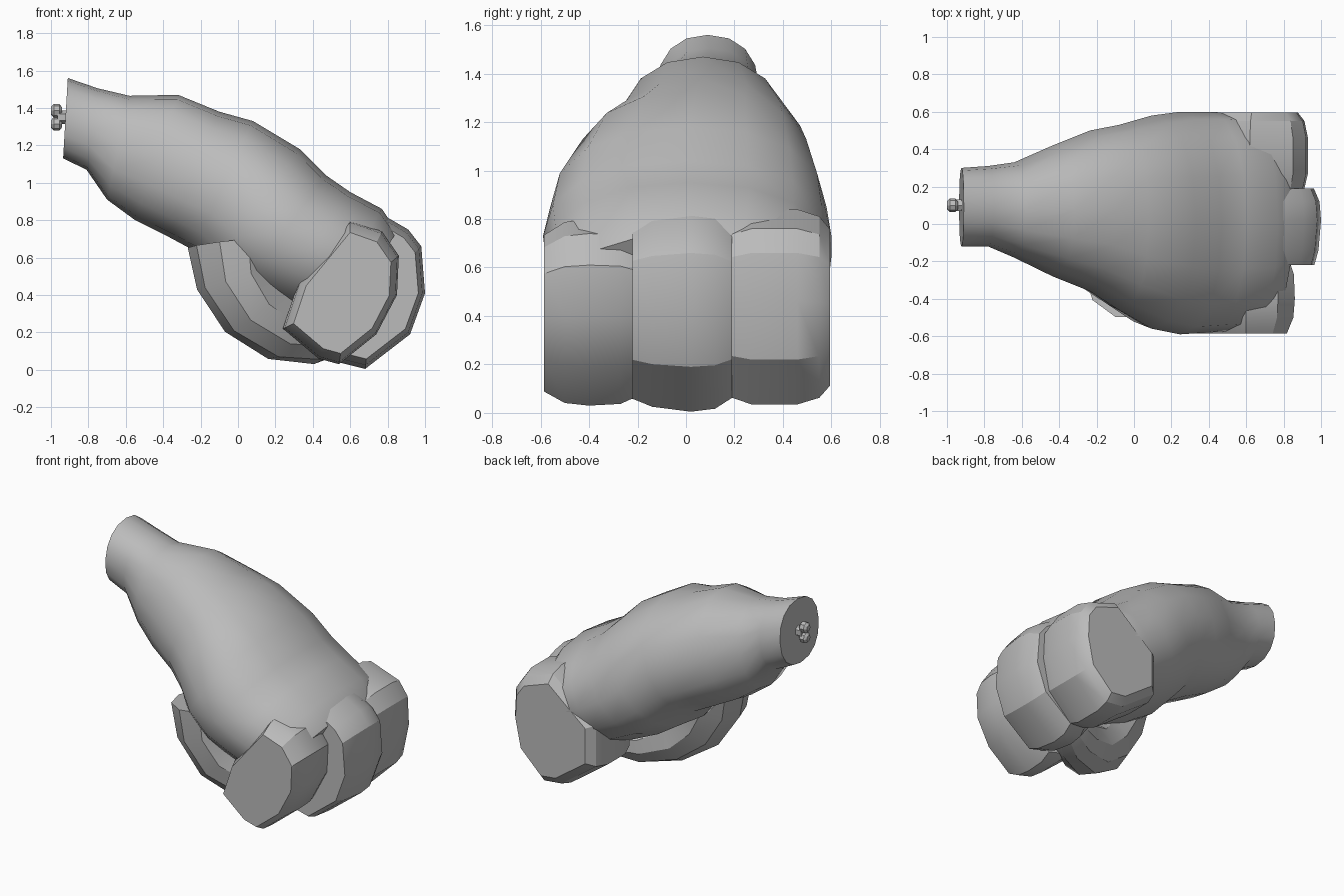
import bpy, bmesh, math
from mathutils import Vector

old = bpy.data.objects.get("Cube")
if old:
    bpy.data.objects.remove(old, do_unlink=True)

grey = bpy.data.materials.new("plain grey")
grey.use_nodes = True
COL = (0.5, 0.5, 0.5, 1)
grey.diffuse_color = COL
grey.node_tree.nodes["Principled BSDF"].inputs["Base Color"].default_value = COL


def loft(name, rings, angle):
    """Skin a list of equal-length closed rings and cap both ends."""
    bm = bmesh.new()
    vs = [[bm.verts.new(p) for p in r] for r in rings]
    n = len(vs[0])
    for a, b in zip(vs, vs[1:]):
        for i in range(n):
            j = (i + 1) % n
            bm.faces.new((a[i], a[j], b[j], b[i]))
    bm.faces.new(vs[0][::-1])
    bm.faces.new(vs[-1])
    bmesh.ops.recalc_face_normals(bm, faces=bm.faces)
    me = bpy.data.meshes.new(name)
    bm.to_mesh(me)
    bm.free()
    me.materials.append(grey)
    ob = bpy.data.objects.new(name, me)
    bpy.context.collection.objects.link(ob)
    bpy.ops.object.select_all(action='DESELECT')
    ob.select_set(True)
    bpy.context.view_layer.objects.active = ob
    bpy.ops.object.shade_smooth_by_angle(angle=math.radians(angle))
    return ob


def section(tx, tz, bx, bz, y0, y1, n=16):
    """Tilted oval between a top point and a bottom point."""
    top, bot = Vector((tx, 0, tz)), Vector((bx, 0, bz))
    mid, half = (top + bot) / 2, (top - bot) / 2
    yc, yr = (y0 + y1) / 2, (y1 - y0) / 2
    out = []
    for i in range(n):
        a = 2 * math.pi * i / n
        c, s = math.cos(a), math.sin(a)
        p = mid + half * math.copysign(abs(c) ** 0.9, c)
        p.y = yc + yr * math.copysign(abs(s) ** 0.9, s)
        out.append(p)
    return out


# Forearm and back of the hand: top x,z / bottom x,z / side limits
arm = [
    (-.91, 1.56, -.935, 1.13, -.12, .30), (-.75, 1.505, -.81, 1.07, -.12, .31),
    (-.58, 1.465, -.70, .91, -.18, .33), (-.32, 1.47, -.55, .80, -.28, .42),
    (-.10, 1.38, -.37, .71, -.36, .50), (.08, 1.33, -.24, .64, -.46, .53),
    (.33, 1.18, -.14, .52, -.56, .58), (.47, 1.04, .02, .42, -.59, .60),
    (.60, .95, .20, .34, -.58, .60), (.77, .86, .40, .26, -.57, .59),
    (.85, .74, .55, .25, -.50, .53)]
loft("forearm_and_palm", [section(*s) for s in arm], 40)


def tube(name, path, sides, angle):
    """Round sweep through (x, y, z, radius) points."""
    pts = [Vector(p[:3]) for p in path]
    rings = []
    for i, p in enumerate(pts):
        d = (pts[min(i + 1, len(pts) - 1)] - pts[max(i - 1, 0)]).normalized()
        u = d.cross(Vector((0, 1, 0))).normalized()
        v = d.cross(u)
        rings.append([p + path[i][3] * (u * math.cos(t) + v * math.sin(t))
                      for t in (2 * math.pi * k / sides for k in range(sides))])
    return loft(name, rings, angle)


# Thumb with its heel, folded under the fingers
tube("thumb", [(-.02, -.26, .68, .25), (.0, -.27, .50, .23), (.09, -.25, .34, .21),
               (.24, -.19, .22, .18), (.42, -.08, .18, .15), (.56, .02, .19, .10)], 10, 32)


def finger(name, profile, ys, scales, angle):
    """Curled finger: side profile lofted across y, narrowed at its sides."""
    cx = sum(p[0] for p in profile) / len(profile)
    cz = sum(p[1] for p in profile) / len(profile)
    rings = [[(cx + (x - cx) * s, y, cz + (z - cz) * s) for x, z in profile]
             for y, s in zip(ys, scales)]
    return loft(name, rings, angle)


finger("index_finger",
       [(.60, .80), (.77, .74), (.86, .61), (.85, .40), (.74, .19),
        (.54, .03), (.43, .06), (.24, .22), (.32, .46)],
       (-.585, -.50, -.40, -.27, -.19), (.84, .97, 1, .98, .88), 28)
finger("middle_finger",
       [(.72, .86), (.91, .75), (.98, .66), (1.0, .41), (.92, .19),
        (.68, .005), (.54, .04), (.36, .28), (.42, .52)],
       (-.22, -.14, .02, .12, .19), (.87, .95, 1, .97, .86), 28)
finger("outer_finger",
       [(.62, .84), (.85, .76), (.92, .66), (.93, .46), (.88, .22),
        (.69, .035), (.55, .05), (.27, .25), (.27, .55)],
       (.18, .27, .46, .55, .595), (.92, 1, 1, .93, .80), 28)

# Bone stub: short shaft with two knobs
tube("bone_shaft", [(-.90, .10, 1.35, .035), (-.965, .10, 1.35, .035)], 6, 20)
for side, z in (("upper", 1.385), ("lower", 1.315)):
    tube(side + "_bone_knob", [(-1.0, .10, z, .02), (-.985, .10, z, .036),
                               (-.955, .10, z, .036), (-.94, .10, z, .018)], 8, 20)
